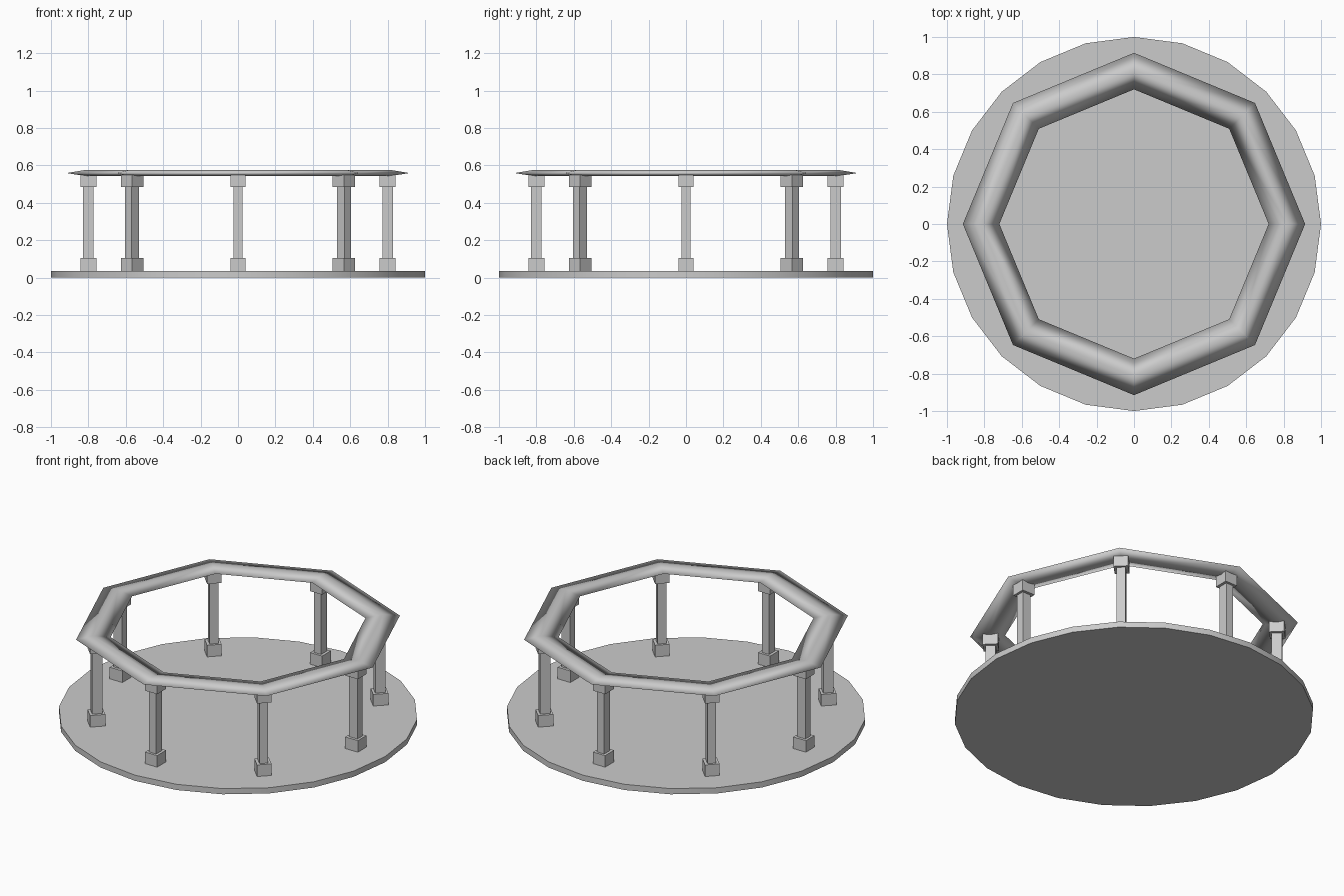
import bpy
import bmesh
import math
from mathutils import Matrix

cube = bpy.data.objects.get("Cube")
if cube:
    bpy.data.objects.remove(cube, do_unlink=True)

# One plain stone colour
stone = bpy.data.materials.new("grey_stone")
stone.use_nodes = True
colour = (0.6, 0.6, 0.6, 1)
stone.diffuse_color = colour
stone.node_tree.nodes["Principled BSDF"].inputs["Base Color"].default_value = colour


def make_object(name, bm):
    bmesh.ops.recalc_face_normals(bm, faces=bm.faces)
    mesh = bpy.data.meshes.new(name)
    bm.to_mesh(mesh)
    bm.free()
    mesh.materials.append(stone)
    obj = bpy.data.objects.new(name, mesh)
    bpy.context.collection.objects.link(obj)
    return obj


def add_block(bm, width, depth, bottom, top):
    matrix = Matrix.Translation((0, 0, (bottom + top) / 2)) @ Matrix.Diagonal(
        (width, depth, top - bottom, 1))
    bmesh.ops.create_cube(bm, size=1, matrix=matrix)


# Round floor slab
FLOOR = 0.035
bm = bmesh.new()
bmesh.ops.create_cone(bm, cap_ends=True, segments=24, radius1=1, radius2=1,
                      depth=FLOOR, matrix=Matrix.Translation((0, 0, FLOOR / 2)))
floor = make_object("floor_slab", bm)
bpy.ops.object.select_all(action="DESELECT")
floor.select_set(True)
bpy.context.view_layer.objects.active = floor
bpy.ops.object.shade_smooth_by_angle(angle=math.radians(30))

# Eight columns, each with a square foot and capital
SIDES = 8
for i in range(SIDES):
    angle = i * math.tau / SIDES
    bm = bmesh.new()
    add_block(bm, 0.086, 0.082, FLOOR, 0.106)
    add_block(bm, 0.057, 0.049, 0.106, 0.483)
    add_block(bm, 0.086, 0.082, 0.483, 0.553)
    column = make_object(f"column_{i + 1}", bm)
    column.location = (0.8 * math.cos(angle), 0.8 * math.sin(angle), 0)
    column.rotation_euler.z = angle

# Octagonal ring beam with a thin lozenge section, softly shaded
section = [(0.915, 0.559), (0.818, 0.575), (0.72, 0.559), (0.818, 0.543)]
bm = bmesh.new()
loops = []
for i in range(SIDES):
    angle = i * math.tau / SIDES
    loops.append([bm.verts.new((r * math.cos(angle), r * math.sin(angle), z))
                  for r, z in section])
for i, loop in enumerate(loops):
    following = loops[(i + 1) % SIDES]
    for j in range(len(section)):
        k = (j + 1) % len(section)
        bm.faces.new((loop[j], following[j], following[k], loop[k])).smooth = True
make_object("ring_beam", bm)
